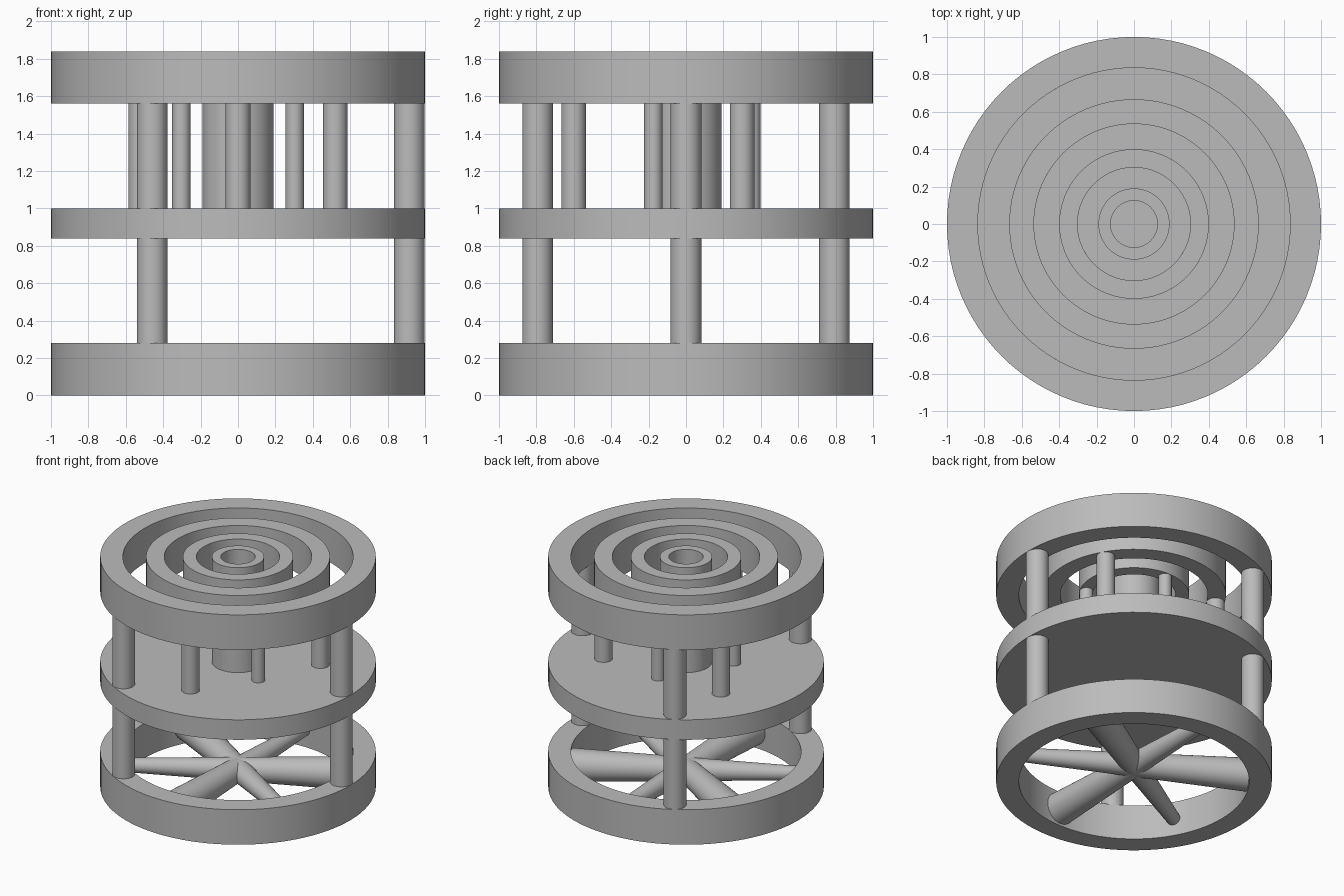
import bpy, bmesh
from math import cos, sin, pi, radians
from mathutils import Matrix, Vector

cube = bpy.data.objects.get("Cube")
if cube:
    bpy.data.objects.remove(cube, do_unlink=True)

grey = bpy.data.materials.new("plain grey")
grey.use_nodes = True
COLOUR = (0.5, 0.5, 0.5, 1)
grey.diffuse_color = COLOUR
grey.node_tree.nodes["Principled BSDF"].inputs["Base Color"].default_value = COLOUR


def finish(name, bm):
    """Turn a bmesh into a smooth-shaded grey object."""
    bmesh.ops.recalc_face_normals(bm, faces=bm.faces)
    mesh = bpy.data.meshes.new(name)
    bm.to_mesh(mesh)
    bm.free()
    mesh.materials.append(grey)
    obj = bpy.data.objects.new(name, mesh)
    bpy.context.collection.objects.link(obj)
    bpy.ops.object.select_all(action='DESELECT')
    obj.select_set(True)
    bpy.context.view_layer.objects.active = obj
    bpy.ops.object.shade_smooth_by_angle(angle=radians(35))
    return obj


def ring(name, inner, outer, low, high, sides=96):
    """Flat-topped tube made by sweeping a rectangle round z."""
    bm = bmesh.new()
    profile = [(inner, low), (outer, low), (outer, high), (inner, high)]
    loops = [[bm.verts.new((r * cos(2 * pi * i / sides), r * sin(2 * pi * i / sides), z))
              for r, z in profile] for i in range(sides)]
    for i, a in enumerate(loops):
        b = loops[(i + 1) % sides]
        for j in range(4):
            k = (j + 1) % 4
            bm.faces.new((a[j], b[j], b[k], a[k]))
    return finish(name, bm)


def rod(name, start, end, r_start, r_end, sides=48):
    """Capped cylinder or cone between two points."""
    start, end = Vector(start), Vector(end)
    axis = end - start
    turn = axis.to_track_quat('Z', 'Y').to_matrix().to_4x4()
    bm = bmesh.new()
    bmesh.ops.create_cone(bm, cap_ends=True, segments=sides, radius1=r_start,
                          radius2=r_end, depth=axis.length,
                          matrix=Matrix.Translation((start + end) / 2) @ turn)
    return finish(name, bm)


def posts(name, first_angle, distance, radius, low, high):
    """Three upright posts spaced evenly round the axis."""
    for n in range(3):
        a = radians(first_angle + 120 * n)
        x, y = distance * cos(a), distance * sin(a)
        rod(f"{name}_{n + 1}", (x, y, low), (x, y, high), radius, radius)


BASE_TOP, DISC_LOW, DISC_TOP, CROWN_LOW, TOP = 0.28, 0.84, 1.0, 1.56, 1.84

# Base ring, middle disc and concentric top rings
ring("base_ring", 0.835, 1.0, 0, BASE_TOP)
rod("middle_disc", (0, 0, DISC_LOW), (0, 0, DISC_TOP), 1.0, 1.0, 96)
ring("top_outer_ring", 0.835, 1.0, CROWN_LOW, TOP)
ring("top_middle_ring", 0.535, 0.667, CROWN_LOW, TOP)
ring("top_inner_ring", 0.302, 0.4, CROWN_LOW, TOP)
ring("core_tube", 0.125, 0.19, DISC_TOP, TOP)

# Posts under each ring
posts("lower_pillar", 0, 0.916, 0.082, BASE_TOP, DISC_LOW)
posts("upper_pillar", 0, 0.916, 0.082, DISC_TOP, CROWN_LOW)
posts("middle_post", 30, 0.6, 0.066, DISC_TOP, CROWN_LOW)
posts("inner_post", 90, 0.35, 0.049, DISC_TOP, CROWN_LOW)

# Tapered spokes crossing the base ring
for n in range(3):
    a = radians(30 + 120 * n)
    tip = Vector((cos(a), sin(a), 0)) * 0.87
    centre = Vector((0, 0, BASE_TOP / 2))
    rod(f"tapered_spoke_{n + 1}", centre + tip, centre - tip, 0.125, 0.05)
